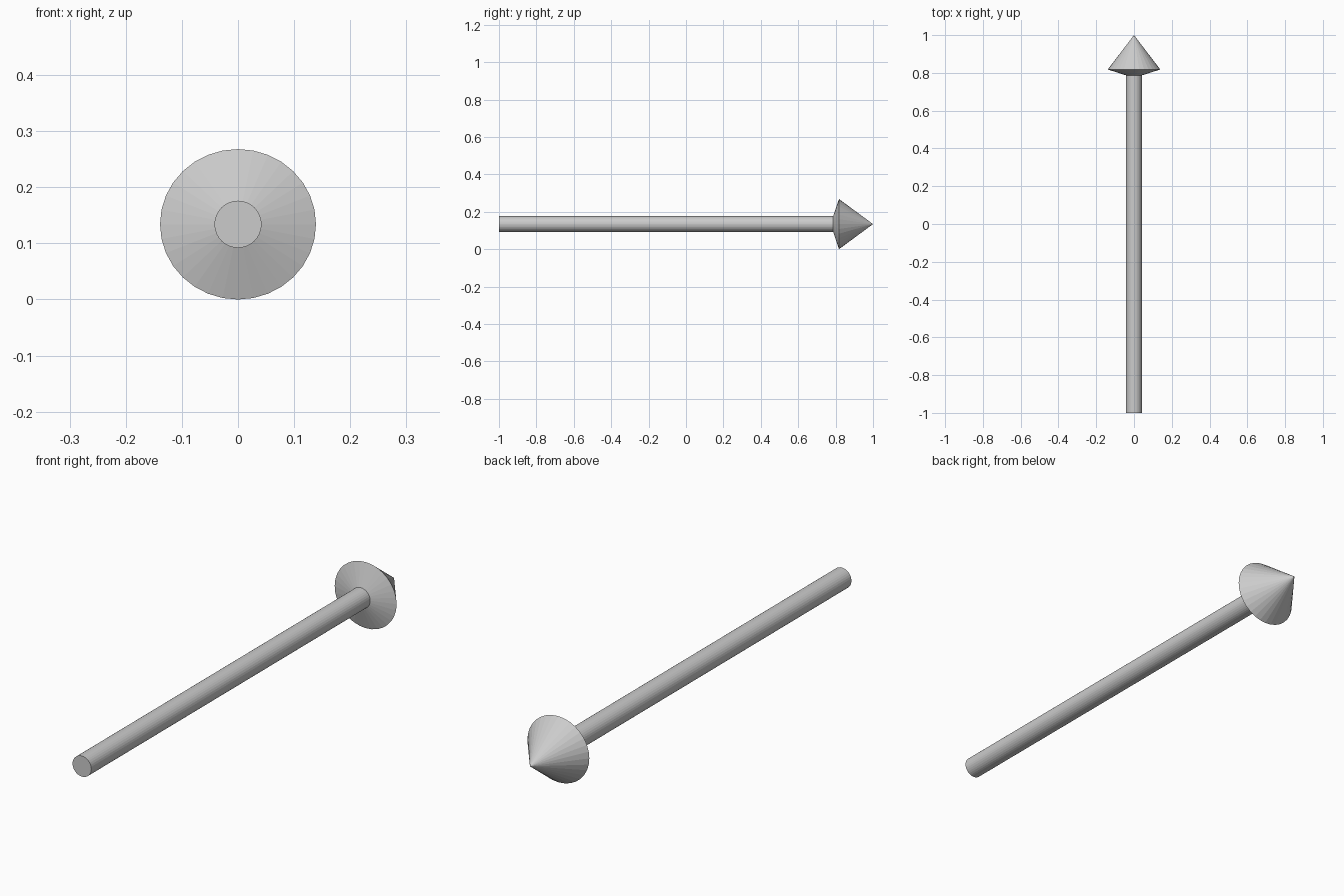
import bpy, bmesh, math

if "Cube" in bpy.data.objects:
    bpy.data.objects.remove(bpy.data.objects["Cube"])

SIDES = 32
CZ = 0.134  # height of the central axis


def lathe_y(name, rings):
    """Closed solid around the y axis from (y, rx, rz) rings; zero radius is a point."""
    bm = bmesh.new()
    loops = []
    for y, rx, rz in rings:
        if rx == 0:
            loops.append([bm.verts.new((0, y, CZ))])
        else:
            loops.append([bm.verts.new((rx * math.cos(2 * math.pi * i / SIDES), y,
                                        CZ + rz * math.sin(2 * math.pi * i / SIDES)))
                          for i in range(SIDES)])
    for a, b in zip(loops, loops[1:]):
        for i in range(SIDES):
            j = (i + 1) % SIDES
            if len(b) == 1:
                bm.faces.new((a[i], a[j], b[0]))
            else:
                bm.faces.new((a[i], a[j], b[j], b[i]))
    for end in (loops[0], loops[-1]):
        if len(end) > 1:
            bm.faces.new(end)
    bmesh.ops.recalc_face_normals(bm, faces=bm.faces)
    mesh = bpy.data.meshes.new(name)
    bm.to_mesh(mesh)
    bm.free()
    obj = bpy.data.objects.new(name, mesh)
    bpy.context.collection.objects.link(obj)
    return obj


# Long round shaft
lathe_y("shaft", [(-1.0, 0.042, 0.042), (0.787, 0.042, 0.042)])

# Pointed head with a shallow back cone, slightly wider than tall
lathe_y("arrow_head", [(0.787, 0.042, 0.042), (0.818, 0.139, 0.134), (1.0, 0, 0)])
